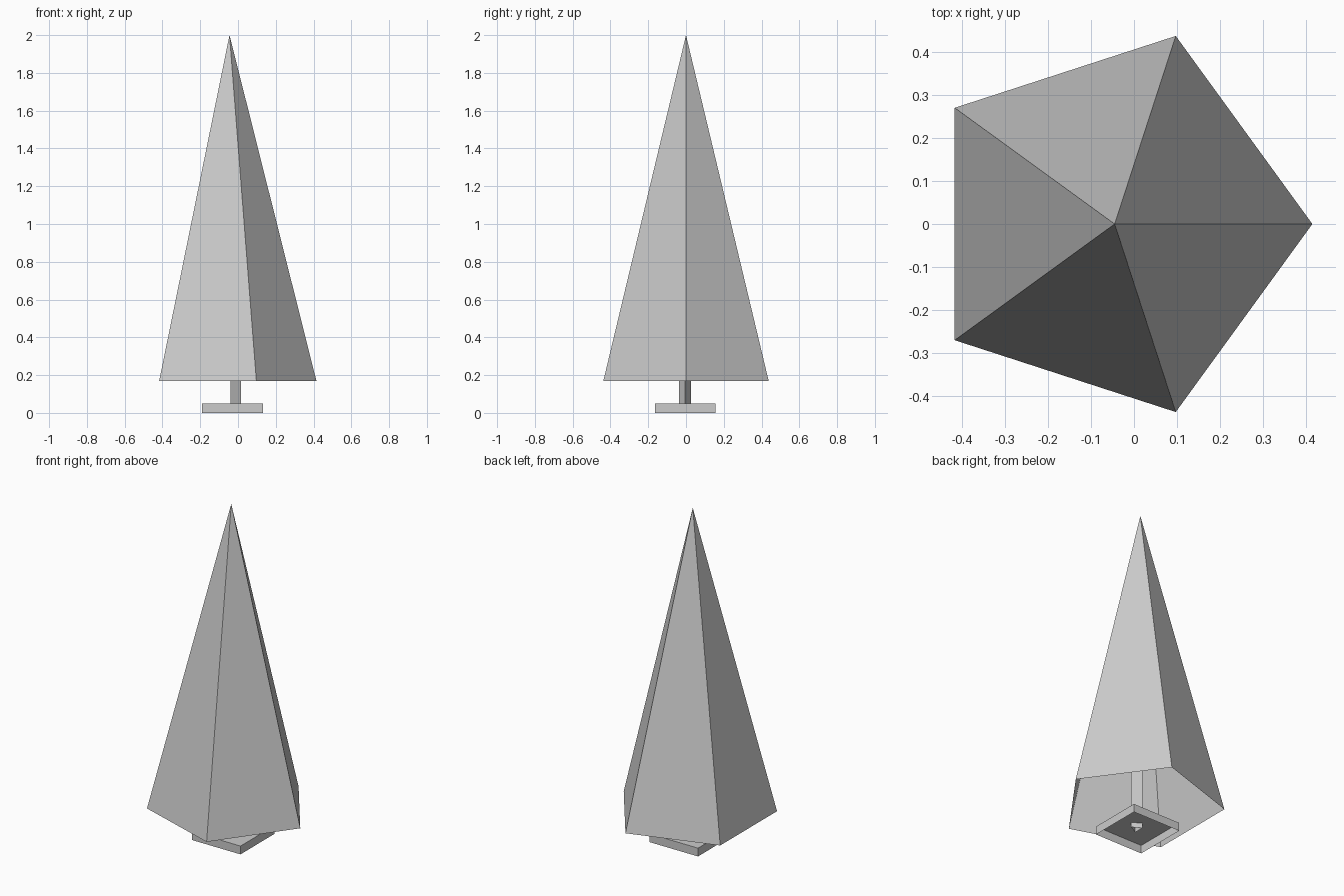
import bpy, bmesh, math
from mathutils import Matrix

cube = bpy.data.objects.get("Cube")
if cube:
    bpy.data.objects.remove(cube, do_unlink=True)

grey = bpy.data.materials.new("plain grey")
grey.use_nodes = True
colour = (0.6, 0.6, 0.6, 1.0)
grey.diffuse_color = colour
grey.node_tree.nodes["Principled BSDF"].inputs["Base Color"].default_value = colour


def add_shell(name, sides, r_low, r_high, low, high, centre, turn=0.0, lid=False):
    """Upright prism or cone, open underneath, with an optional lid."""
    bm = bmesh.new()
    place = (Matrix.Translation((centre[0], centre[1], (low + high) / 2))
             @ Matrix.Rotation(turn, 4, 'Z'))
    bmesh.ops.create_cone(bm, cap_ends=lid, segments=sides, radius1=r_low,
                          radius2=r_high, depth=high - low, matrix=place)
    bmesh.ops.remove_doubles(bm, verts=bm.verts, dist=0.0001)
    bm.normal_update()
    floor = [f for f in bm.faces if f.normal.z < -0.9]
    bmesh.ops.delete(bm, geom=floor, context='FACES_ONLY')
    mesh = bpy.data.meshes.new(name)
    bm.to_mesh(mesh)
    bm.free()
    mesh.materials.append(grey)
    obj = bpy.data.objects.new(name, mesh)
    bpy.context.collection.objects.link(obj)
    return obj


def first_corner_turn(obj, centre):
    """Turn the part so that one corner points along +x."""
    v = min(obj.data.vertices, key=lambda p: p.co.z).co
    angle = math.atan2(v.y - centre[1], v.x - centre[0])
    pivot = Matrix.Translation((centre[0], centre[1], 0))
    obj.data.transform(pivot @ Matrix.Rotation(-angle, 4, 'Z') @ pivot.inverted())


# Tall five-sided foliage cone, open underneath
crown_centre = (-0.045, 0.0)
foliage = add_shell("foliage", 5, 0.46, 0.0, 0.17, 2.0, crown_centre)
first_corner_turn(foliage, crown_centre)

# Three-sided trunk that passes down through the stand
trunk_centre = (-0.021, -0.006)
trunk = add_shell("trunk", 3, 0.036, 0.036, 0.02, 0.9, trunk_centre)
first_corner_turn(trunk, trunk_centre)

# Square stand, hollow from below
stand_centre = (-0.029, -0.004)
stand = add_shell("stand", 4, 0.161 * math.sqrt(2), 0.161 * math.sqrt(2),
                  0.0, 0.05, stand_centre, lid=True)
first_corner_turn(stand, stand_centre)
pivot = Matrix.Translation((*stand_centre, 0))
stand.data.transform(pivot @ Matrix.Rotation(math.pi / 4, 4, 'Z') @ pivot.inverted())
